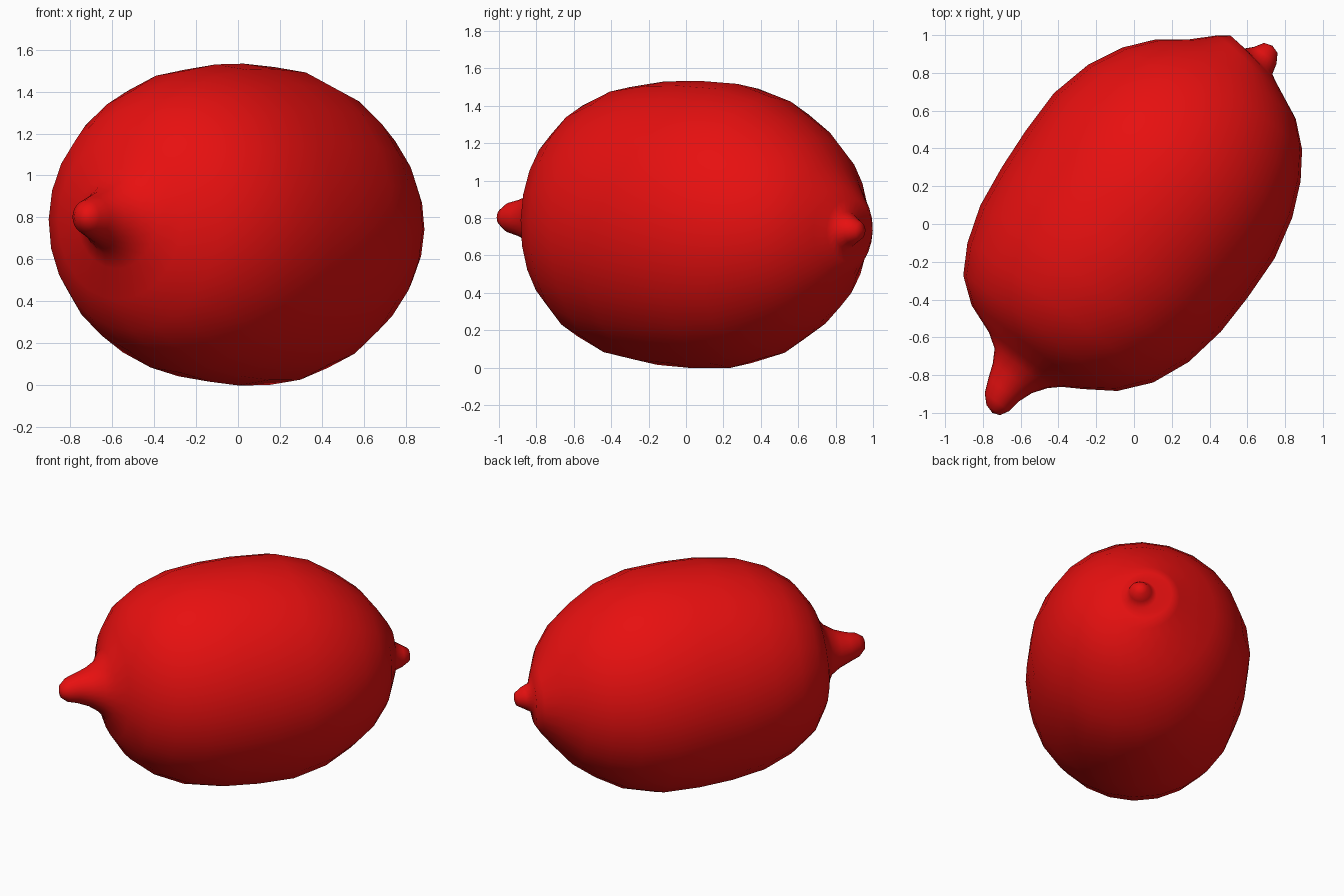
import bpy, bmesh, math
from mathutils import Vector

cube = bpy.data.objects.get("Cube")
if cube:
    bpy.data.objects.remove(cube, do_unlink=True)

SIDES = 24
AXIS = Vector((0.6, 0.8, -0.03))     # long axis, dipping slightly to the back
SIDE = Vector((0.8, -0.6, 0))        # horizontal, across the fruit
UP = Vector((0.018, 0.024, 1))
CENTRE = Vector((0, 0, 0.767))

# Cross-sections: along, radius, sideways shift, lean, height factor
SECTIONS = [
    (-1.235, 0.045, -0.005, 0, 1), (-1.19, 0.08, -0.015, 0, 1),
    (-1.12, 0.1, -0.025, 0, 1), (-1.04, 0.13, -0.025, 0, 1),
    (-0.97, 0.175, -0.02, 0, 1), (-0.92, 0.24, -0.03, 0, 1),
    (-0.86, 0.37, -0.06, 0, 1.04), (-0.76, 0.51, -0.05, 0, 1.04),
    (-0.61, 0.615, -0.03, 0, 1.04), (-0.41, 0.69, -0.02, 0, 1.045),
    (-0.18, 0.725, -0.015, 0, 1.045), (0.05, 0.735, -0.02, 0, 1.045),
    (0.3, 0.73, -0.025, 0, 1.04), (0.53, 0.675, -0.025, 0, 1.03),
    (0.71, 0.59, -0.02, 0, 1), (0.85, 0.485, -0.01, 0, 1),
    (0.96, 0.35, 0, 0, 1), (1.04, 0.235, -0.01, -0.1, 1),
    (1.075, 0.17, -0.02, -0.15, 1), (1.085, 0.1, 0.01, -0.1, 1),
    (1.13, 0.075, 0.02, 0, 1), (1.18, 0.045, 0.02, 0, 1),
]


def point(along, across, up):
    return CENTRE + AXIS * along + SIDE * across + UP * up


# Fruit body with a long stem nub and a short, lopsided blossom nub
bm = bmesh.new()
rings = []
for along, radius, shift, lean, tall in SECTIONS:
    ring = []
    for i in range(SIDES):
        t = math.tau * i / SIDES
        across = shift + radius * math.cos(t)
        ring.append(bm.verts.new(point(along + lean * across, across,
                                       radius * tall * math.sin(t))))
    rings.append(ring)
for a, b in zip(rings, rings[1:]):
    for i in range(SIDES):
        j = (i + 1) % SIDES
        bm.faces.new((a[i], a[j], b[j], b[i]))

# Rounded tips
for ring, tip in ((rings[0], (-1.25, 0, 0)), (rings[-1], (1.195, 0.02, 0))):
    pole = bm.verts.new(point(*tip))
    for i in range(SIDES):
        bm.faces.new((ring[i], ring[(i + 1) % SIDES], pole))
bmesh.ops.recalc_face_normals(bm, faces=bm.faces)

mesh = bpy.data.meshes.new("fruit")
bm.to_mesh(mesh)
bm.free()
for poly in mesh.polygons:
    poly.use_smooth = True
fruit = bpy.data.objects.new("fruit", mesh)
bpy.context.collection.objects.link(fruit)

# Skin colour
skin = bpy.data.materials.new("red skin")
skin.use_nodes = True
skin.diffuse_color = (0.8, 0.005, 0.005, 1)
skin.node_tree.nodes["Principled BSDF"].inputs["Base Color"].default_value = skin.diffuse_color
mesh.materials.append(skin)
